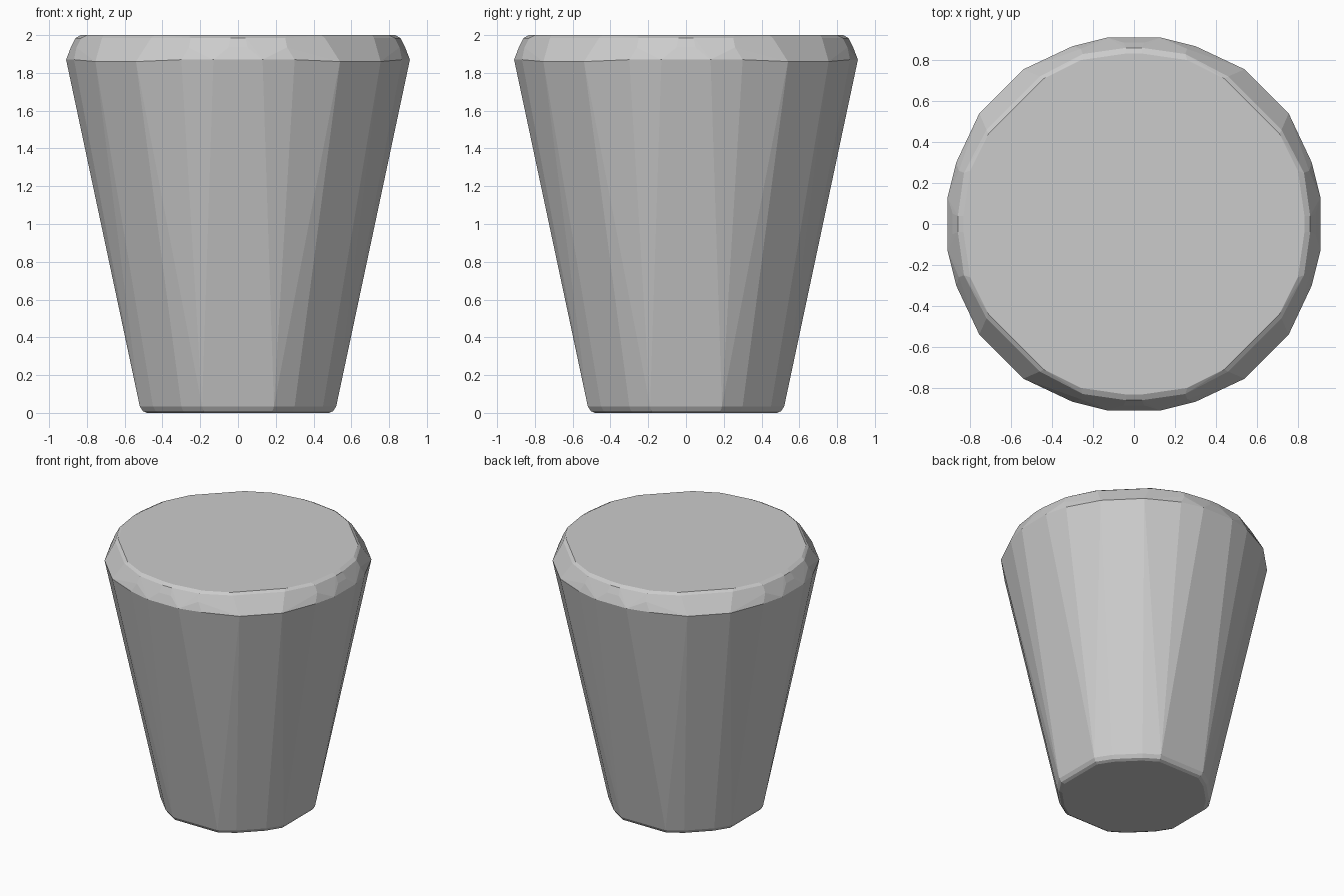
import bpy, bmesh

if "Cube" in bpy.data.objects:
    bpy.data.objects.remove(bpy.data.objects["Cube"])


def ring(bm, octant, z, scale=1.0):
    """Mirror one eighth of a cross-section around the axis."""
    pts = set()
    for a, b in octant:
        for x, y in ((a, b), (b, a)):
            for sx in (-1, 1):
                for sy in (-1, 1):
                    pts.add((x * sx * scale, y * sy * scale))
    for x, y in sorted(pts):
        bm.verts.new((x, y, z))


bm = bmesh.new()

# Base with a small bevel
base = [(0.19, 0.52), (0.30, 0.45)]
ring(bm, base, 0.0, 0.93)
ring(bm, base, 0.01, 0.97)
ring(bm, base, 0.035)

# Widest ring below the rim
ring(bm, [(0.13, 0.91), (0.30, 0.868)], 1.87)
ring(bm, [(0.54, 0.755)], 1.86)

# Faceted rounded rim
ring(bm, [(0.05, 0.885), (0.26, 0.855), (0.49, 0.735)], 1.935)
ring(bm, [(0.04, 0.86), (0.25, 0.83), (0.46, 0.72)], 1.985)

# Flat top
ring(bm, [(0.04, 0.832), (0.26, 0.80), (0.44, 0.71)], 2.0)

# Skin the rings into one solid and merge the flat caps
hull = bmesh.ops.convex_hull(bm, input=bm.verts[:])
loose = [v for v in bm.verts if not v.link_faces]
bmesh.ops.delete(bm, geom=loose, context='VERTS')
bmesh.ops.dissolve_limit(bm, angle_limit=0.01, verts=bm.verts[:], edges=bm.edges[:])
bmesh.ops.recalc_face_normals(bm, faces=bm.faces[:])

mesh = bpy.data.meshes.new("tapered_body")
bm.to_mesh(mesh)
bm.free()
body = bpy.data.objects.new("tapered_body", mesh)
bpy.context.collection.objects.link(body)
